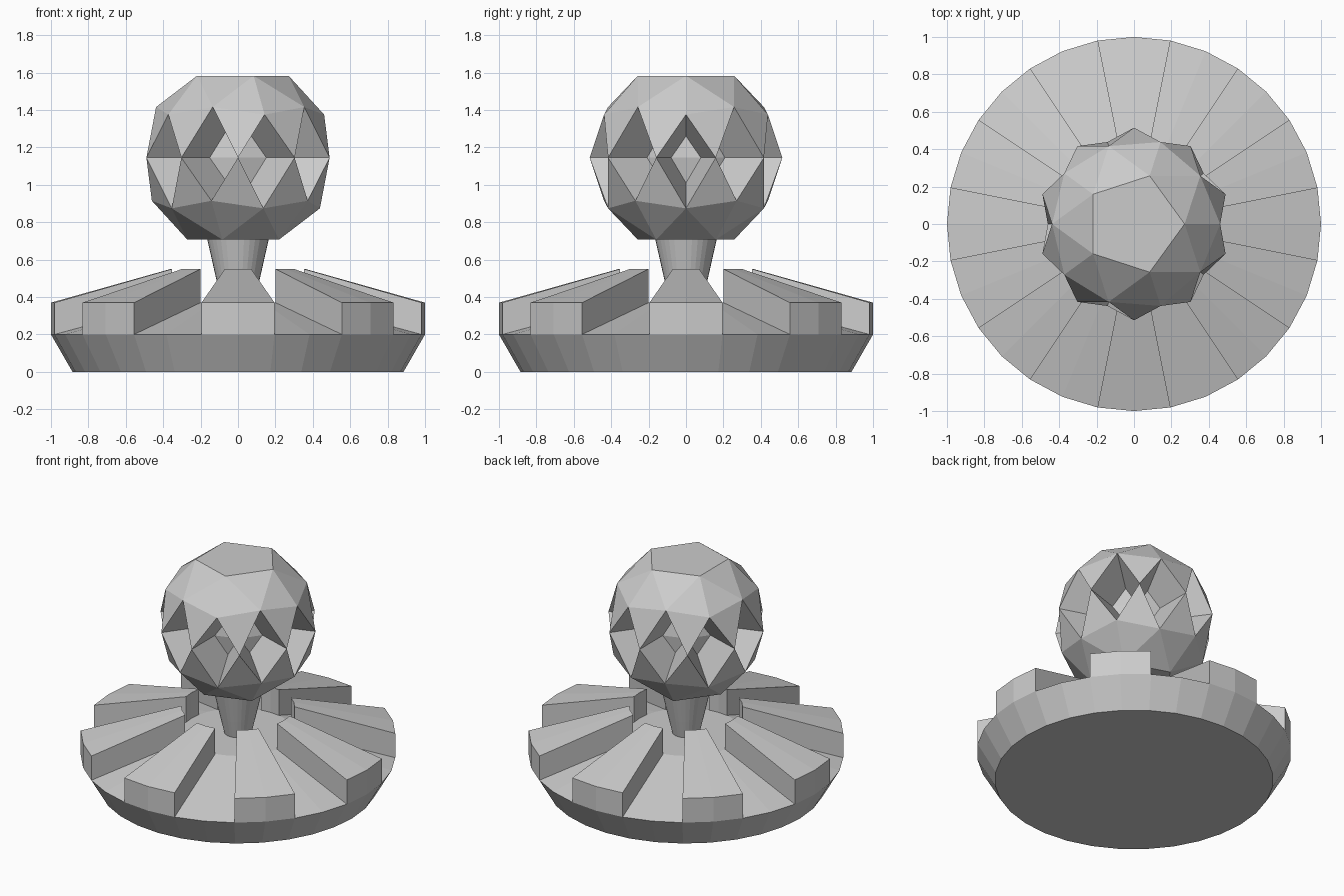
import bpy, bmesh
from math import sin, cos, pi
from mathutils import Vector

cube = bpy.data.objects.get("Cube")
if cube:
    bpy.data.objects.remove(cube, do_unlink=True)

SEGMENTS = 32
STEP = 2 * pi / SEGMENTS
HEAD_RADIUS, HEAD_Z = 0.515, 1.145
PIT_SCALE = 0.5

grey = bpy.data.materials.new("plain_grey")
grey.use_nodes = True
grey.diffuse_color = (0.6, 0.6, 0.6, 1)
grey.node_tree.nodes["Principled BSDF"].inputs["Base Color"].default_value = grey.diffuse_color


def add_object(name, bm):
    mesh = bpy.data.meshes.new(name)
    bm.to_mesh(mesh)
    bm.free()
    mesh.materials.append(grey)
    obj = bpy.data.objects.new(name, mesh)
    bpy.context.collection.objects.link(obj)
    return obj


def polar(radius, angle, z):
    return Vector((radius * cos(angle), radius * sin(angle), z))


def turned(name, profile):
    """Flat-sided solid of revolution, capped at both ends."""
    bm = bmesh.new()
    rings = [[bm.verts.new(polar(r, i * STEP, z)) for i in range(SEGMENTS)]
             for r, z in profile]
    for low, high in zip(rings, rings[1:]):
        for i in range(SEGMENTS):
            j = (i + 1) % SEGMENTS
            bm.faces.new((low[i], low[j], high[j], high[i]))
    bm.faces.new(rings[0][::-1])
    bm.faces.new(rings[-1])
    return add_object(name, bm)


# Dished base with a conical upper floor, and the tapered neck
turned("base", [(0.885, 0), (1, 0.2), (0.36, 0.37)])
turned("neck", [(0.085, 0.36), (0.115, 0.49), (0.165, 0.712)])


# Raised sectors, two segments wide, on every other sector of the base
def raised_sector(name, centre):
    bm = bmesh.new()
    section = [(1, 0.2), (1, 0.37), (0.36, 0.55), (0.36, 0.37)]
    slices = [[bm.verts.new(polar(r, centre + k * STEP, z)) for r, z in section]
              for k in (-1, 0, 1)]
    for a, b in zip(slices, slices[1:]):
        for i in range(4):
            j = (i + 1) % 4
            bm.faces.new((a[i], b[i], b[j], a[j]))
    bm.faces.new(slices[0])
    bm.faces.new(slices[-1][::-1])
    bmesh.ops.recalc_face_normals(bm, faces=bm.faces)
    return add_object(name, bm)


for n in range(8):
    raised_sector(f"raised_sector_{n + 1}", n * pi / 4)

# Faceted head: flattened poles, with a belt of diamond pits round the equator
bm = bmesh.new()
bmesh.ops.create_icosphere(bm, subdivisions=2, radius=HEAD_RADIUS)
poles = [v for v in bm.verts if abs(v.co.z) > 0.95 * HEAD_RADIUS]
bmesh.ops.dissolve_verts(bm, verts=poles)

belt = [f for f in bm.faces if sum(abs(v.co.z) < 0.01 for v in f.verts) == 2]
result = bmesh.ops.extrude_face_region(bm, geom=belt)
inner = [g for g in result["geom"] if isinstance(g, bmesh.types.BMVert)]
bmesh.ops.scale(bm, vec=Vector((1, 1, 1)) * PIT_SCALE, verts=inner)
leftover = [f for f in belt if f.is_valid]
if leftover:
    bmesh.ops.delete(bm, geom=leftover, context="FACES")

head = add_object("head", bm)
head.location.z = HEAD_Z
